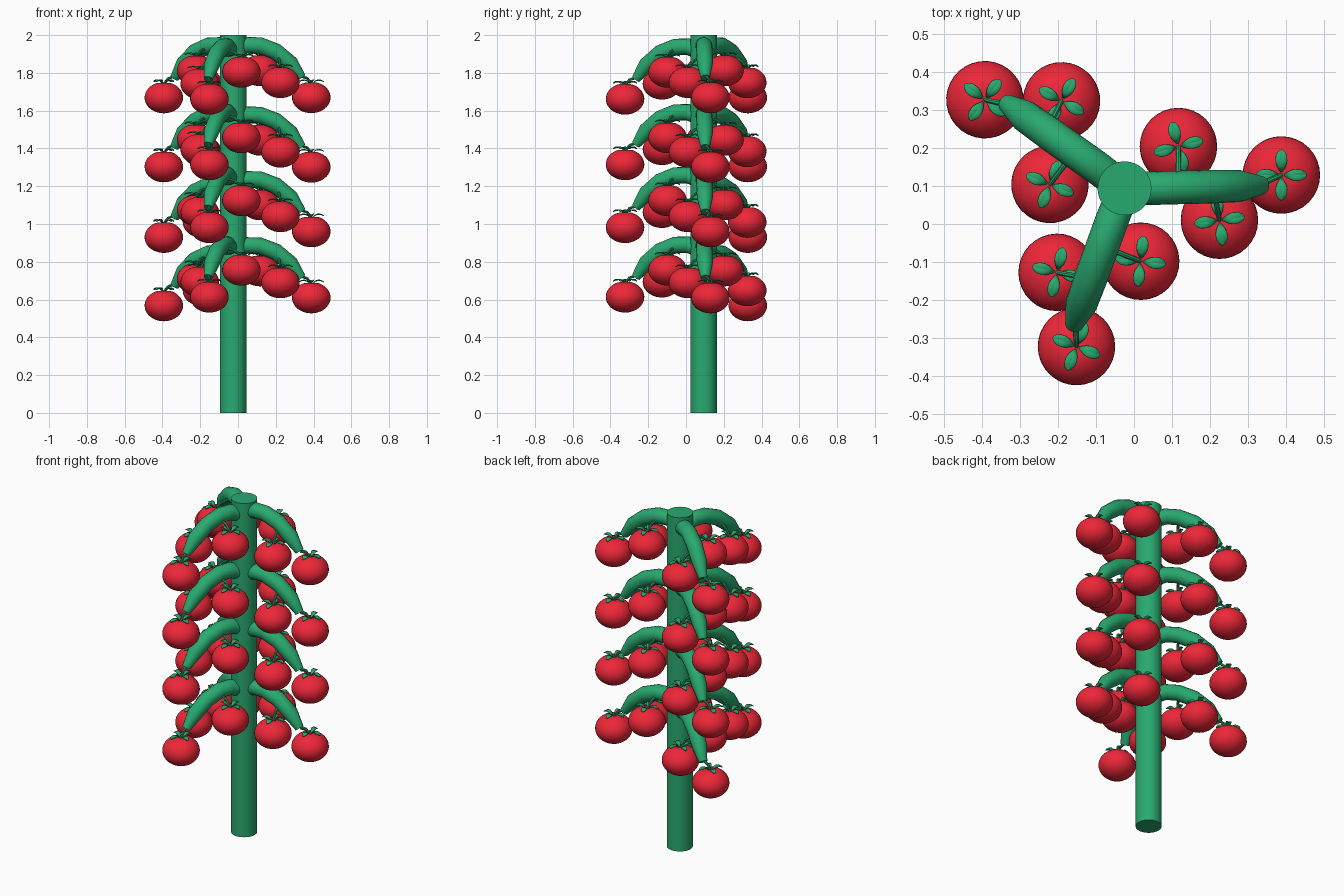
import bpy, bmesh, math
from mathutils import Vector, Matrix

if "Cube" in bpy.data.objects:
    bpy.data.objects.remove(bpy.data.objects["Cube"])

STEM = Vector((-0.025, 0.094, 0))


def material(name, rgb):
    m = bpy.data.materials.new(name)
    m.diffuse_color = (*rgb, 1)
    m.use_nodes = True
    m.node_tree.nodes["Principled BSDF"].inputs["Base Color"].default_value = m.diffuse_color
    return m


GREEN = material("leaf_green", (0.022, 0.40, 0.16))
RED = material("ripe_red", (0.85, 0.02, 0.04))


def to_mesh(bm, name, mat, angle=35):
    bmesh.ops.recalc_face_normals(bm, faces=bm.faces)
    for f in bm.faces:
        f.smooth = True
    for e in bm.edges:
        e.smooth = not (len(e.link_faces) == 2 and e.calc_face_angle() > math.radians(angle))
    me = bpy.data.meshes.new(name)
    bm.to_mesh(me)
    bm.free()
    me.materials.append(mat)
    return me


def place(name, me, matrix=Matrix()):
    ob = bpy.data.objects.new(name, me)
    bpy.context.collection.objects.link(ob)
    ob.matrix_world = matrix
    return ob


def tube(bm, pts, radii, sides):
    """Capped tube swept along a list of points."""
    pts = [Vector(p) for p in pts]
    rings = []
    for i, (p, r) in enumerate(zip(pts, radii)):
        t = (pts[min(i + 1, len(pts) - 1)] - pts[max(i - 1, 0)]).normalized()
        u = t.cross(Vector((0, 1, 0.01))).normalized()
        v = t.cross(u)
        rings.append([bm.verts.new(p + r * (u * math.cos(a) + v * math.sin(a)))
                      for a in (2 * math.pi * k / sides for k in range(sides))])
    for a, b in zip(rings, rings[1:]):
        for k in range(sides):
            n = (k + 1) % sides
            bm.faces.new((a[k], a[n], b[n], b[k]))
    bm.faces.new(rings[0])
    bm.faces.new(rings[-1])


# Main stem
bm = bmesh.new()
bmesh.ops.create_cone(bm, cap_ends=True, segments=32, radius1=0.071, radius2=0.071, depth=2)
place("main_stem", to_mesh(bm, "main_stem", GREEN),
      Matrix.Translation(STEM + Vector((0, 0, 1))))

# Arching branch, pointing along +x, heights measured from its end fruit
bm = bmesh.new()
tube(bm, [(0.0, 0, 0.25), (0.07, 0, 0.277), (0.14, 0.002, 0.275), (0.225, 0.004, 0.243),
          (0.305, 0.006, 0.178), (0.362, 0.008, 0.105)],
     [0.043, 0.044, 0.044, 0.044, 0.042, 0.024], 16)
branch = to_mesh(bm, "branch", GREEN)

# Fruit positions on a branch, with the point where each stalk leaves the branch
FRUIT = [((0.413, 0.035, 0.0), (0.355, 0.008, 0.115)),
         ((0.250, -0.084, 0.08), (0.235, 0.0, 0.225)),
         ((0.142, 0.110, 0.143), (0.142, 0.0, 0.265))]
bm = bmesh.new()
for f, s in FRUIT:
    top, s = Vector(f) + Vector((0, 0, 0.072)), Vector(s)
    mid = s.lerp(top, 0.65) + Vector((0, 0, 0.014))
    tube(bm, [s, mid, top], [0.008, 0.007, 0.006], 8)
stalks = to_mesh(bm, "stalks", GREEN)

# Tomato: squashed ball with a shallow dimple on top
bm = bmesh.new()
bmesh.ops.create_uvsphere(bm, u_segments=32, v_segments=20, radius=1)
for v in bm.verts:
    r = math.hypot(v.co.x, v.co.y)
    dip = 0.008 * max(0, 1 - r / 0.35) if v.co.z > 0 else 0
    v.co = (v.co.x * 0.102, v.co.y * 0.102, v.co.z * 0.083 - dip)
tomato = to_mesh(bm, "tomato", RED, 80)

# Calyx: four folded, arched leaflets
bm = bmesh.new()
LEAF = [(0.008, 0.003, 0.078), (0.022, 0.011, 0.091), (0.036, 0.015, 0.096),
        (0.052, 0.014, 0.094), (0.063, 0.008, 0.088), (0.067, 0.002, 0.085)]
for q in range(4):
    rot = Matrix.Rotation(q * math.pi / 2, 3, 'Z')
    rows = [[bm.verts.new(rot @ Vector((r, s * w, z - (0 if s else 0.3 * w)))) for s in (-1, 0, 1)]
            for r, w, z in LEAF]
    for a, b in zip(rows, rows[1:]):
        for k in (0, 1):
            bm.faces.new((a[k], b[k], b[k + 1], a[k + 1]))
calyx = to_mesh(bm, "calyx", GREEN, 30)

# Three branches per tier: angle, outward shift, height of the end fruit on each tier
LAYOUT = {"right": (0, 0.0, (1.670, 1.302, 0.960, 0.610)),
          "front": (-111.5, 0.021, (1.662, 1.315, 0.982, 0.614)),
          "left": (143, 0.021, (1.669, 1.304, 0.930, 0.568))}
for side, (ang, out, heights) in LAYOUT.items():
    rot = Matrix.Rotation(math.radians(ang), 4, 'Z')
    for tier, z in enumerate(heights, 1):
        base = Matrix.Translation(STEM + Vector((0, 0, z))) @ rot @ Matrix.Translation((out, 0, 0))
        tag = f"{side}_{tier}"
        place(f"branch_{tag}", branch, base)
        place(f"stalks_{tag}", stalks, base)
        for n, (f, _) in enumerate(FRUIT, 1):
            m = base @ Matrix.Translation(f)
            place(f"tomato_{tag}_{n}", tomato, m)
            spin = Matrix.Rotation(math.radians((0, 8, 15)[n - 1]), 4, 'Z')
            ob = place(f"calyx_{tag}_{n}", calyx, m @ spin)
            ob.modifiers.new("thickness", 'SOLIDIFY').thickness = 0.003
